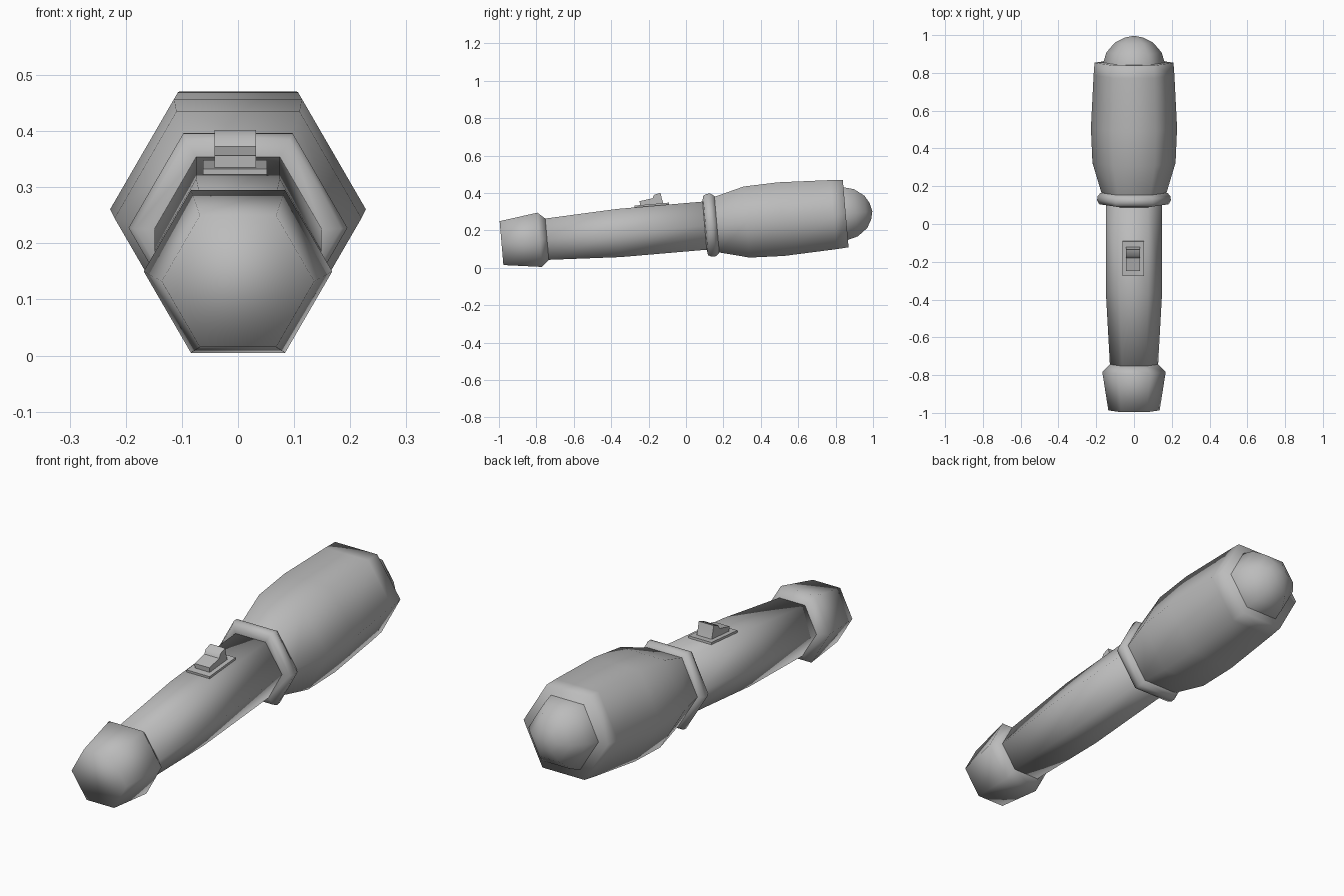
import bpy, bmesh, math
from mathutils import Matrix

cube = bpy.data.objects.get("Cube")
if cube:
    bpy.data.objects.remove(cube, do_unlink=True)

# One grey for the whole body
grey = bpy.data.materials.new("grey metal")
grey.use_nodes = True
COLOR = (0.5, 0.5, 0.5, 1)
grey.diffuse_color = COLOR
grey.node_tree.nodes["Principled BSDF"].inputs["Base Color"].default_value = COLOR

# The long axis rises gently towards the back
TILT = Matrix.Translation((0, 0, 0.217)) @ Matrix.Rotation(math.radians(4.9), 4, "X")


def finish(name, bm, smooth_angle):
    bmesh.ops.recalc_face_normals(bm, faces=bm.faces)
    mesh = bpy.data.meshes.new(name)
    bm.to_mesh(mesh)
    bm.free()
    mesh.materials.append(grey)
    obj = bpy.data.objects.new(name, mesh)
    bpy.context.collection.objects.link(obj)
    obj.matrix_world = TILT
    bpy.ops.object.select_all(action="DESELECT")
    obj.select_set(True)
    bpy.context.view_layer.objects.active = obj
    bpy.ops.object.shade_smooth_by_angle(angle=math.radians(smooth_angle))
    return obj


def hex_lathe(name, profile, smooth_angle=180):
    """Six-sided turned part from (position, radius) pairs along y."""
    bm = bmesh.new()
    rings = []
    for y, r in profile:
        angles = [math.tau * k / 6 for k in range(6)]
        rings.append([bm.verts.new((r * math.cos(a), y, r * math.sin(a))) for a in angles])
    for a, b in zip(rings, rings[1:]):
        for k in range(6):
            n = (k + 1) % 6
            bm.faces.new((a[k], a[n], b[n], b[k]))
    bm.faces.new(rings[0])
    bm.faces.new(rings[-1])
    bmesh.ops.remove_doubles(bm, verts=bm.verts, dist=0.0005)
    return finish(name, bm, smooth_angle)


def side_prism(name, outline, half_width, x):
    """Extrude a (y, z) outline sideways."""
    bm = bmesh.new()
    face = bm.faces.new([bm.verts.new((x - half_width, y, z)) for y, z in outline])
    out = bmesh.ops.extrude_face_region(bm, geom=[face])
    moved = [v for v in out["geom"] if isinstance(v, bmesh.types.BMVert)]
    bmesh.ops.translate(bm, verts=moved, vec=(2 * half_width, 0, 0))
    return finish(name, bm, 50)


# Turned body parts, front to back
hex_lathe("end_cap", [(-0.99, 0.136), (-0.785, 0.168), (-0.745, 0.127)])
hex_lathe("grip", [(-0.76, 0.127), (-0.36, 0.149), (0.13, 0.149)])
hex_lathe("collar_ring", [(0.1, 0.15), (0.105, 0.184), (0.125, 0.195),
                          (0.145, 0.194), (0.165, 0.178), (0.168, 0.15)])
hex_lathe("head", [(0.15, 0.165), (0.165, 0.172), (0.325, 0.22), (0.51, 0.228),
                   (0.79, 0.214), (0.857, 0.209)])
hex_lathe("lens_dome", [(0.83, 0.165), (0.857, 0.163), (0.912, 0.146),
                        (0.965, 0.1), (0.99, 0.05), (1.0, 0.0)])

# Thumb switch on top of the grip
side_prism("switch_plate", [(-0.265, 0.11), (-0.265, 0.139), (-0.08, 0.139), (-0.08, 0.11)],
           0.057, -0.005)
side_prism("switch_button", [(-0.235, 0.12), (-0.235, 0.16), (-0.165, 0.17), (-0.155, 0.187),
                             (-0.12, 0.196), (-0.115, 0.158), (-0.105, 0.12)],
           0.037, -0.005)
